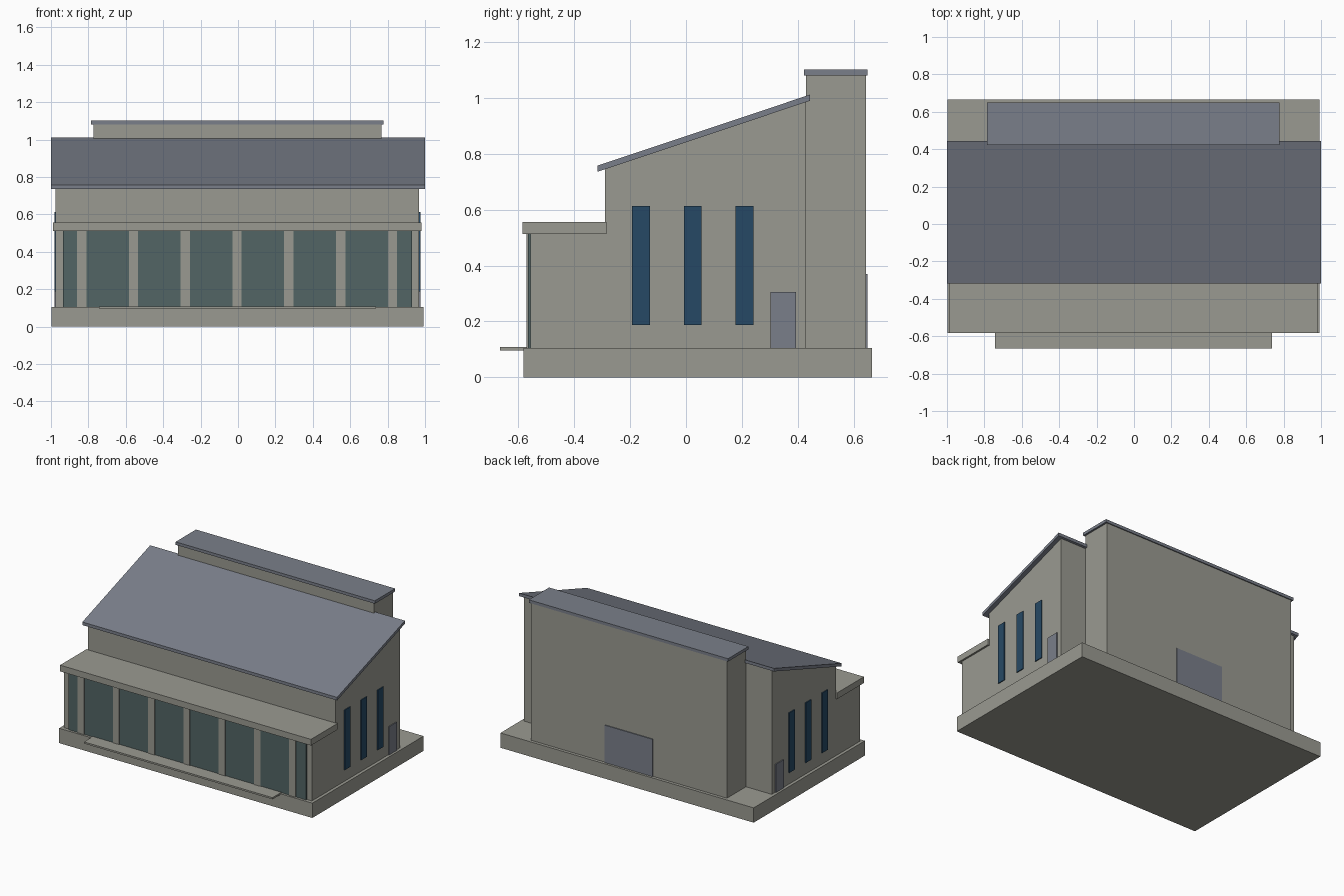
import bpy

if "Cube" in bpy.data.objects:
    bpy.data.objects.remove(bpy.data.objects["Cube"], do_unlink=True)


def material(name, rgb):
    m = bpy.data.materials.new(name)
    m.use_nodes = True
    linear = [(c / 255 / 12.92 if c < 11 else ((c / 255 + 0.055) / 1.055) ** 2.4) for c in rgb]
    m.diffuse_color = (*linear, 1)
    m.node_tree.nodes["Principled BSDF"].inputs["Base Color"].default_value = (*linear, 1)
    return m


concrete = material("warm grey concrete", (154, 154, 145))
slate = material("slate grey metal", (122, 127, 138))
glass = material("green tinted glass", (82, 101, 101))
blue = material("dark blue window", (38, 73, 101))

MID = -0.003  # centre line of the building


def extrude_profile(name, profile, x0, x1, mat):
    """Extrude a closed (y, z) outline along x."""
    n = len(profile)
    verts = [(x, y, z) for x in (x0, x1) for y, z in profile]
    faces = [tuple(reversed(range(n))), tuple(range(n, 2 * n))]
    faces += [(i, (i + 1) % n, (i + 1) % n + n, i + n) for i in range(n)]
    mesh = bpy.data.meshes.new(name)
    mesh.from_pydata(verts, [], faces)
    mesh.materials.append(mat)
    obj = bpy.data.objects.new(name, mesh)
    bpy.context.collection.objects.link(obj)
    return obj


def box(name, x, y, z, mat):
    (y0, y1), (z0, z1) = y, z
    return extrude_profile(name, [(y0, z0), (y1, z0), (y1, z1), (y0, z1)], *x, mat)


def span(half):
    return MID - half, MID + half


FLOOR = 0.105
EAVE = 0.512

# Plinth and entrance step
box("plinth", span(0.994), (-0.582, 0.665), (0, FLOOR), concrete)
box("entrance_step", span(0.74), (-0.665, -0.56), (0.096, 0.108), concrete)

# Main hall with sloping top, and its roof slab
extrude_profile("hall", [(-0.29, FLOOR), (0.43, FLOOR), (0.43, 0.99), (-0.29, 0.748)],
                *span(0.972), concrete)
extrude_profile("hall_roof", [(-0.317, 0.735), (0.443, 0.989), (0.443, 1.011), (-0.317, 0.757)],
                -1, 1, slate)

# Front lobby with glazing, columns and canopy
box("lobby", span(0.972), (-0.556, -0.28), (FLOOR, EAVE), concrete)
box("lobby_glazing", span(0.933), (-0.565, -0.555), (FLOOR, EAVE), glass)
for i in range(-3, 4):
    x = MID - 0.002 + i * 0.277
    box(f"lobby_column_{i + 4}", (x - 0.025, x + 0.025), (-0.57, -0.553), (FLOOR, EAVE), concrete)
box("canopy", span(0.985), (-0.584, -0.284), (EAVE, 0.556), concrete)

# Rear stage block with cap and loading door
box("rear_block", span(0.769), (0.43, 0.643), (FLOOR, 1.08), concrete)
box("rear_block_cap", span(0.782), (0.422, 0.65), (1.08, 1.101), slate)
box("loading_door", span(0.188), (0.64, 0.649), (FLOOR, 0.37), slate)

# Tall windows and a small door on both sides
for side, label in ((1, "left"), (-1, "right")):
    x = sorted((MID + side * 0.97, MID + side * 0.978))
    for i in range(3):
        y = -0.161 + i * 0.185
        box(f"{label}_window_{i + 1}", x, (y - 0.032, y + 0.032), (0.187, 0.613), blue)
    box(f"{label}_door", x, (0.303, 0.393), (FLOOR, 0.305), slate)
